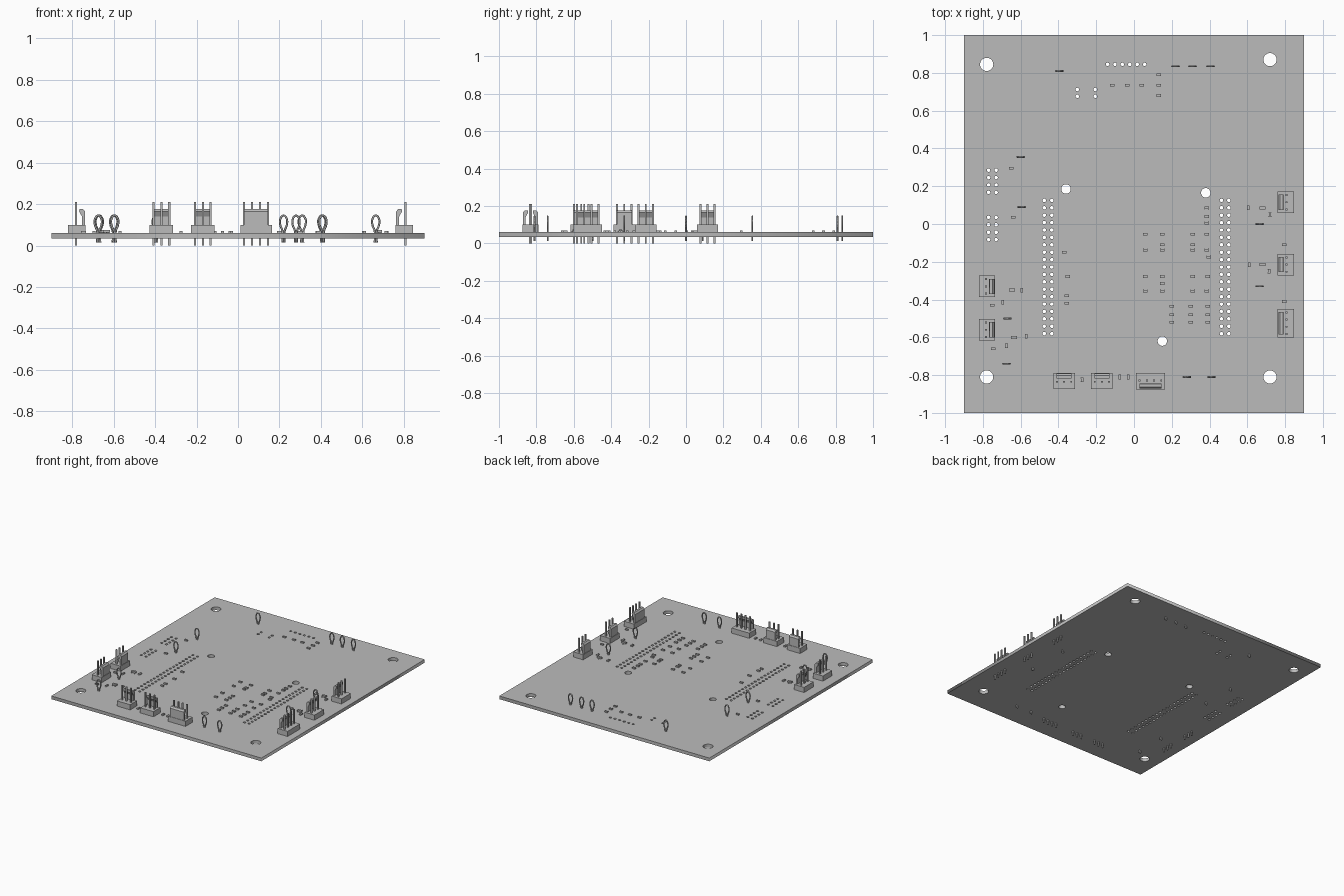
import bpy
import bmesh
import math
from mathutils import Matrix, Vector

cube = bpy.data.objects.get("Cube")
if cube:
    bpy.data.objects.remove(cube, do_unlink=True)

BOTTOM, TOP = 0.035, 0.06
PITCH = 0.038

grey = bpy.data.materials.new("plain grey")
grey.use_nodes = True
grey.diffuse_color = (0.5, 0.5, 0.5, 1)
grey.node_tree.nodes["Principled BSDF"].inputs["Base Color"].default_value = grey.diffuse_color


def place(name, mesh, x=0, y=0, angle=0):
    """Add an object that uses the given mesh."""
    obj = bpy.data.objects.new(name, mesh)
    obj.location = (x, y, 0)
    obj.rotation_euler.z = math.radians(angle)
    bpy.context.collection.objects.link(obj)
    return obj


def finish(bm, name):
    bmesh.ops.recalc_face_normals(bm, faces=bm.faces)
    mesh = bpy.data.meshes.new(name)
    bm.to_mesh(mesh)
    bm.free()
    mesh.materials.append(grey)
    return mesh


def box(bm, xs, ys, zs):
    """Add a box spanning three (low, high) ranges."""
    spans = (xs, ys, zs)
    middle = Vector([(a + b) / 2 for a, b in spans])
    size = [b - a for a, b in spans]
    bmesh.ops.create_cube(bm, size=1, matrix=Matrix.Translation(middle) @ Matrix.Diagonal((*size, 1)))


def curve_mesh(name, curve):
    """Turn a curve into a plain mesh."""
    temp = bpy.data.objects.new(name, curve)
    bpy.context.collection.objects.link(temp)
    deps = bpy.context.evaluated_depsgraph_get()
    mesh = bpy.data.meshes.new_from_object(temp.evaluated_get(deps))
    bpy.data.objects.remove(temp, do_unlink=True)
    mesh.name = name
    mesh.materials.clear()
    mesh.materials.append(grey)
    return mesh


# Board: outline with circular holes, filled and extruded
holes = [(x, y, 0.035) for x, y in ((-.78, .845), (.72, .87), (-.78, -.81), (.72, -.81))]
holes += [(x, y, 0.025) for x, y in ((-.36, .185), (.38, .165), (.15, -.62))]


def hole_grid(xs, y_start, rows, step):
    for x in xs:
        for i in range(rows):
            holes.append((x, y_start - i * step, 0.0095))


hole_grid((-.475, -.435), .125, 19, .0392)
hole_grid((.463, .502), .125, 19, .0392)
hole_grid((-.77, -.73), .285, 4, .0392)
hole_grid((-.77, -.73), .035, 4, .0392)
hole_grid((-.3, -.205), .712, 2, .036)
hole_grid([-.14 + i * .0392 for i in range(6)], .845, 1, 0)

outline = bpy.data.curves.new("board", "CURVE")
outline.dimensions = "2D"
outline.fill_mode = "BOTH"
outline.extrude = (TOP - BOTTOM) / 2


def add_loop(points):
    spline = outline.splines.new("POLY")
    spline.points.add(len(points) - 1)
    for point, (x, y) in zip(spline.points, points):
        point.co = (x, y, 0, 1)
    spline.use_cyclic_u = True


add_loop([(-.9, -1), (.9, -1), (.9, 1), (-.9, 1)])
for x, y, r in holes:
    sides = 28 if r > .02 else 12
    turns = [math.tau * i / sides for i in range(sides)]
    add_loop([(x + r * math.cos(t), y + r * math.sin(t)) for t in turns])
board = place("board", curve_mesh("board", outline))
board.location.z = (TOP + BOTTOM) / 2


# Locking connectors: base, hooked tab along the +y side, row of pins
def connector_mesh(pins):
    bm = bmesh.new()
    half = pins * PITCH / 2
    box(bm, (-half, half), (-.038, .047), (TOP, .1))
    tab = half - .017
    profile = [(.044, .1), (.044, .165), (.034, .177), (.018, .177),
               (.016, .165), (.03, .14), (.03, .1)]
    face = bm.faces.new([bm.verts.new((-tab, y, z)) for y, z in profile])
    made = bmesh.ops.extrude_face_region(bm, geom=[face])["geom"]
    verts = [v for v in made if isinstance(v, bmesh.types.BMVert)]
    bmesh.ops.translate(bm, verts=verts, vec=(2 * tab, 0, 0))
    for i in range(pins):
        x = (i - (pins - 1) / 2) * PITCH
        box(bm, (x - .005, x + .005), (-.005, .005), (0, .21))
    return finish(bm, "connector")


three, four = connector_mesh(3), connector_mesh(4)
for x in (-.37, -.17):
    place("front_connector", three, x, -.835)
place("front_wide_connector", four, .087, -.828, 180)
for y in (-.33, -.56):
    place("right_connector", three, -.783, y, -90)
for y in (.115, -.215):
    place("left_connector", three, .808, y, 90)
place("left_wide_connector", four, .808, -.525, 90)

# Wire test loops with legs through the board
wire = bpy.data.curves.new("test_loop", "CURVE")
wire.dimensions = "3D"
wire.bevel_depth = .005
wire.bevel_resolution = 1
wire.resolution_u = 4
wire.use_fill_caps = True
side = [(.005, .014), (.005, .07), (.016, .1), (.015, .13)]
path = [(-x, z) for x, z in side] + [(0, .145)] + side[::-1]
spline = wire.splines.new("BEZIER")
spline.bezier_points.add(len(path) - 1)
for point, (x, z) in zip(spline.bezier_points, path):
    point.co = (x, 0, z)
    point.handle_left_type = point.handle_right_type = "AUTO"
loop_mesh = curve_mesh("test_loop", wire)
loop_mesh.shade_smooth()
for x, y in ((-.395, .81), (.22, .835), (.31, .835), (.405, .835), (-.6, .355), (-.595, .09),
             (-.67, -.5), (-.675, -.74), (.28, -.81), (.41, -.81), (.665, 0), (.665, -.33)):
    place("test_loop", loop_mesh, x, y)

# Small chip parts: body with a slightly raised cap at each end
bm = bmesh.new()
box(bm, (-.008, .008), (-.0065, .0065), (TOP, .069))
for s in (-1, 1):
    box(bm, sorted((s * .008, s * .012)), (-.007, .007), (TOP, .07))
chip = finish(bm, "chip")

# Chips lying along x, grouped by row
rows = {.735: (-.115, -.035, .04, .13), .79: (.13,), .68: (.13,), .295: (-.65,), .035: (-.64,),
        .085: (.385,), .04: (.385,), .005: (.385,), -.055: (.06, .15, .31, .385),
        -.11: (.15, .31, .795), -.138: (.06, .15, .31, .385), -.15: (-.37,), -.175: (.395,),
        -.278: (-.35, .06, .15, .31, .39), -.315: (.15,), -.355: (.06, .15, .31, .385),
        -.38: (-.355,), -.42: (-.355,), -.41: (.795,), -.43: (-.75,), -.66: (-.745,)}
rows.update({y: (.2, .3, .39) for y in (-.435, -.48, -.52)})
for y, xs in rows.items():
    for x in xs:
        place("chip", chip, x, y)

# Chips lying along y
for x, y in ((.605, .085), (.72, .05), (.61, -.215), (.715, -.25), (-.595, -.35), (-.695, -.415),
             (-.57, -.595), (-.675, -.645), (-.275, -.825), (-.075, -.81), (-.03, -.81)):
    place("upright_chip", chip, x, y, 90)

# Three-legged transistors
bm = bmesh.new()
box(bm, (-.016, .016), (-.008, .008), (TOP + .002, .074))
for x, s in ((-.011, -1), (.011, -1), (0, 1)):
    box(bm, (x - .003, x + .003), sorted((s * .007, s * .016)), (TOP, .065))
transistor = finish(bm, "transistor")
for x, y in ((.68, .085), (.68, -.215), (-.645, -.35), (-.635, -.6)):
    place("transistor", transistor, x, y)
